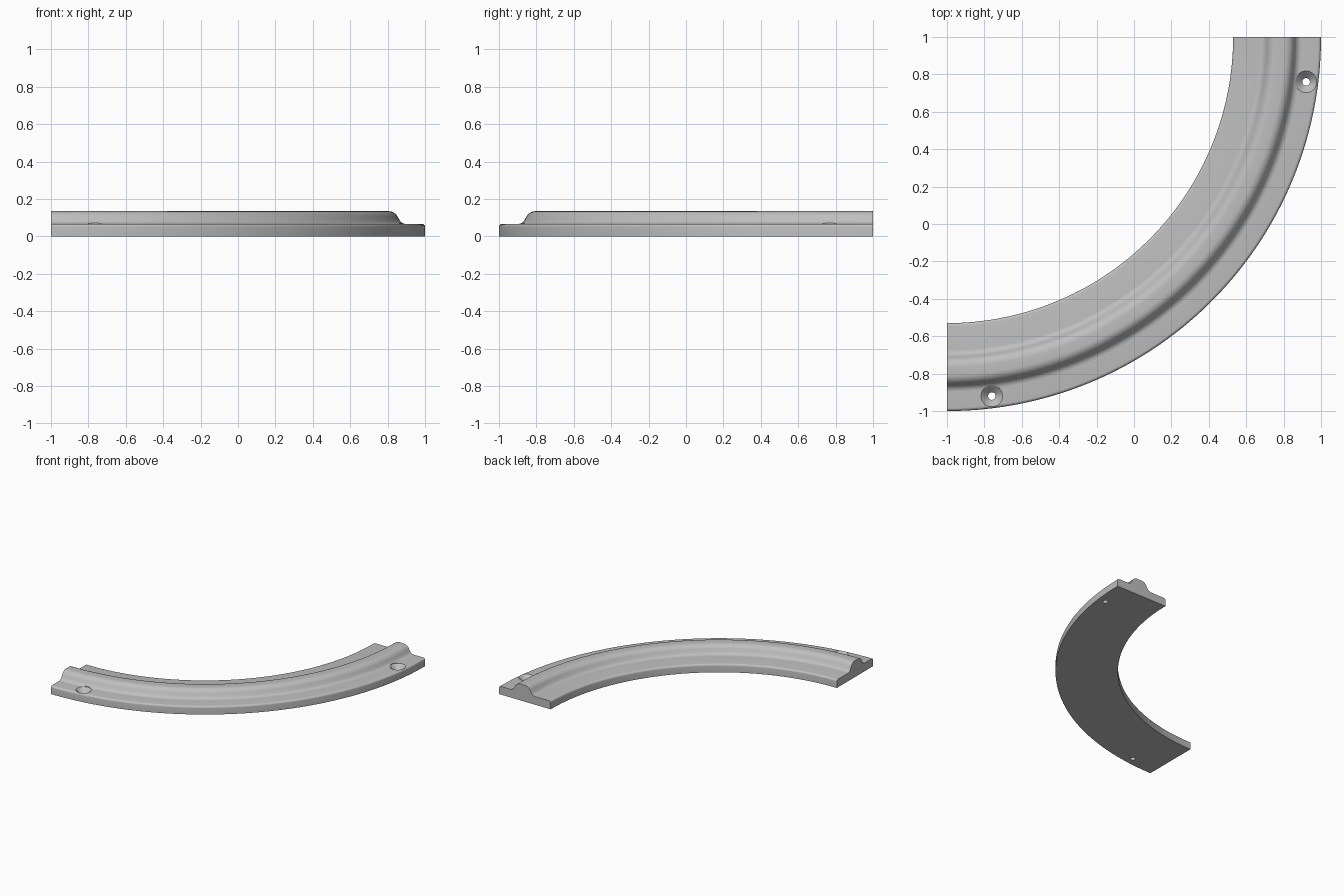
import bpy, bmesh
from math import sin, cos, pi, radians, atan2
from mathutils import Vector

default = bpy.data.objects.get("Cube")
if default:
    bpy.data.objects.remove(default, do_unlink=True)

CENTRE = Vector((-1, 1, 0))
INNER, OUTER, LIP, TOP = 1.53, 2.0, 0.067, 0.135
CREST = 1.785

grey = bpy.data.materials.new("plain_grey")
grey.use_nodes = True
colour = (0.52, 0.52, 0.52, 1)
grey.diffuse_color = colour
grey.node_tree.nodes["Principled BSDF"].inputs["Base Color"].default_value = colour


def make_object(name, bm):
    bmesh.ops.recalc_face_normals(bm, faces=bm.faces)
    mesh = bpy.data.meshes.new(name)
    bm.to_mesh(mesh)
    bm.free()
    obj = bpy.data.objects.new(name, mesh)
    bpy.context.collection.objects.link(obj)
    mesh.materials.append(grey)
    return obj


def arc(cx, cz, r, start, end, steps=5):
    angles = [radians(start + (end - start) * i / steps) for i in range(steps + 1)]
    return [(cx + r * cos(a), cz + r * sin(a)) for a in angles]


# Cross-section: flat lips with rounded corners on both sides of a raised bead
EDGE = 0.016
bead = (arc(0.02, TOP - 0.055, 0.055, 90, 25, 7)
        + arc(0.113, LIP + 0.04, 0.04, 215, 270, 6))
profile = [(INNER, 0)]
profile += arc(INNER + EDGE, LIP - EDGE, EDGE, 180, 90)
profile += [(CREST - x, z) for x, z in reversed(bead)]
profile += [(CREST + x, z) for x, z in bead]
profile += arc(OUTER - EDGE, LIP - EDGE, EDGE, 90, 0)
profile += [(OUTER, 0)]

# Quarter ring swept from the cross-section
STEPS = 72
bm = bmesh.new()
rings = []
for i in range(STEPS + 1):
    a = -pi / 2 * i / STEPS
    rings.append([bm.verts.new(CENTRE + Vector((r * cos(a), r * sin(a), z)))
                  for r, z in profile])
n = len(profile)
for a, b in zip(rings, rings[1:]):
    for j in range(n):
        k = (j + 1) % n
        bm.faces.new((a[j], a[k], b[k], b[j]))
bm.faces.new(rings[0])
bm.faces.new(rings[-1])
ring = make_object("quarter_ring_trim", bm)


# Countersunk screw holes near both ends
def screw_cutter(name, x, y):
    shape = [(0.02, -0.05), (0.02, 0.029), (0.058, LIP), (0.058, 0.2)]
    bm = bmesh.new()
    loops = [[bm.verts.new((x + r * cos(2 * pi * i / 32), y + r * sin(2 * pi * i / 32), z))
              for i in range(32)] for r, z in shape]
    for a, b in zip(loops, loops[1:]):
        for i in range(32):
            j = (i + 1) % 32
            bm.faces.new((a[i], a[j], b[j], b[i]))
    bm.faces.new(loops[0])
    bm.faces.new(loops[-1])
    return make_object(name, bm)


bpy.context.view_layer.objects.active = ring
for name, x, y in (("right_hole_cutter", -0.76, -0.92), ("left_hole_cutter", 0.92, 0.76)):
    cutter = screw_cutter(name, x, y)
    cutter.hide_render = True
    cut = ring.modifiers.new(name, "BOOLEAN")
    cut.operation = "DIFFERENCE"
    cut.solver = "EXACT"
    cut.object = cutter
    bpy.ops.object.modifier_apply(modifier=cut.name)
    bpy.data.objects.remove(cutter, do_unlink=True)

# Smooth curves with crisp ends and hole rims
bpy.ops.object.select_all(action="DESELECT")
ring.select_set(True)
bpy.ops.object.shade_smooth_by_angle(angle=radians(30))
